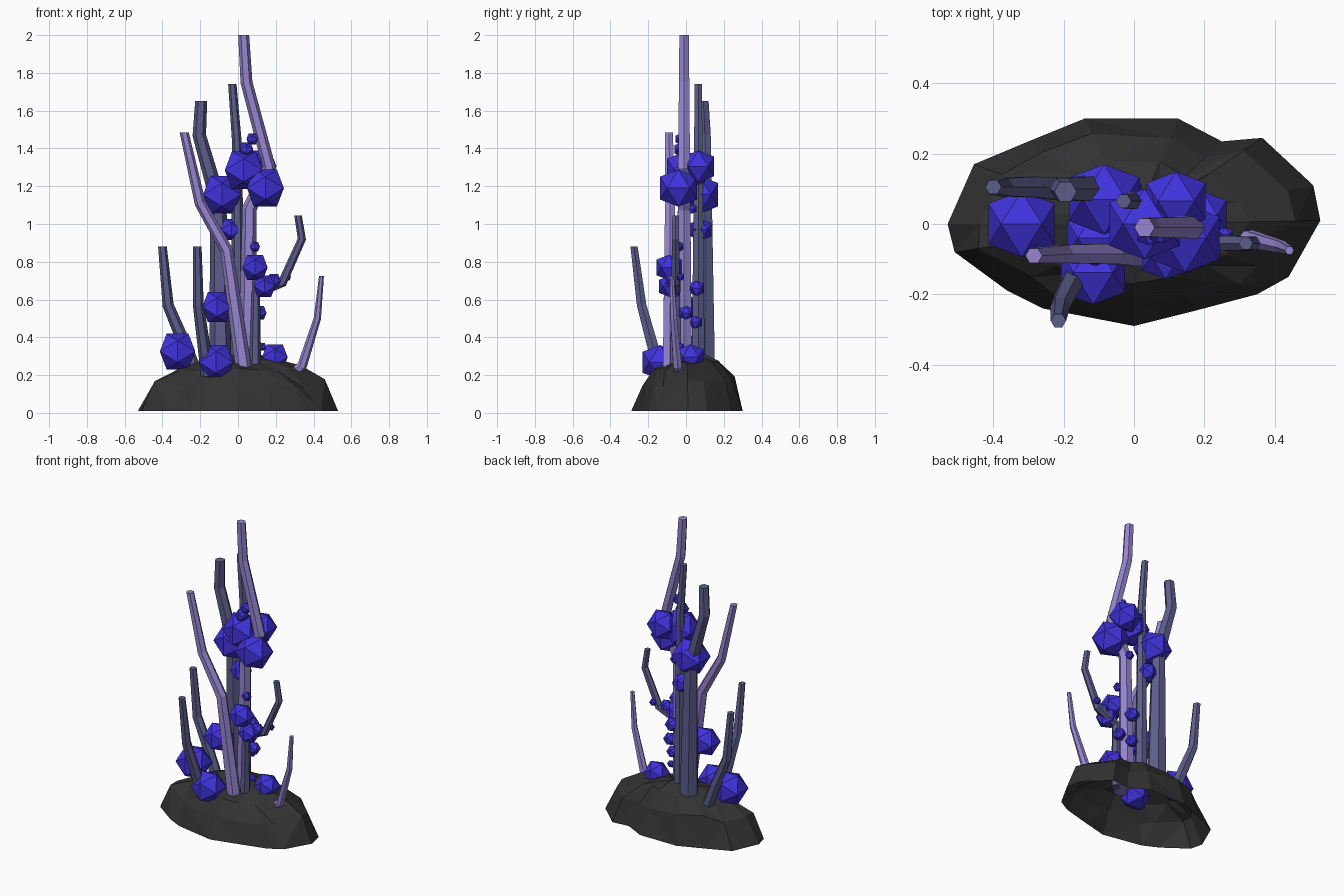
import bpy, bmesh, math, random
from mathutils import Vector

random.seed(11)
if "Cube" in bpy.data.objects:
    bpy.data.objects.remove(bpy.data.objects["Cube"])


def material(name, rgb):
    m = bpy.data.materials.new(name)
    m.use_nodes = True
    m.diffuse_color = (*rgb, 1)
    m.node_tree.nodes["Principled BSDF"].inputs["Base Color"].default_value = (*rgb, 1)
    return m


LILAC = material("lilac", (0.30, 0.235, 0.63))
SLATE = material("slate purple", (0.11, 0.11, 0.26))
BLUE = material("deep blue", (0.052, 0.032, 0.72))
ROCK = material("dark rock", (0.032, 0.032, 0.032))


def finish(bm, name, mat):
    bmesh.ops.recalc_face_normals(bm, faces=bm.faces)
    mesh = bpy.data.meshes.new(name)
    bm.to_mesh(mesh)
    bm.free()
    mesh.materials.append(mat)
    obj = bpy.data.objects.new(name, mesh)
    bpy.context.collection.objects.link(obj)


def stem(name, mat, r_bottom, r_top, points):
    """Tapered six-sided tube that bends at each point."""
    bm = bmesh.new()
    pts = [Vector(p) for p in points]
    rings = []
    for i, p in enumerate(pts):
        before = (p - pts[i - 1]).normalized() if i else Vector()
        after = (pts[i + 1] - p).normalized() if i < len(pts) - 1 else Vector()
        t = (before + after).normalized()
        if i == len(pts) - 1:
            t = Vector((0, 0, 1))
        u = (Vector((1, 0, 0)) - t * t.x).normalized()
        v = t.cross(u)
        k = (p.z - pts[0].z) / (pts[-1].z - pts[0].z)
        r = r_bottom + (r_top - r_bottom) * k
        rings.append([bm.verts.new(p + r * (u * math.cos(a) + v * math.sin(a)))
                      for a in (j * math.tau / 6 for j in range(6))])
    for lo, hi in zip(rings, rings[1:]):
        for j in range(6):
            n = (j + 1) % 6
            bm.faces.new((lo[j], lo[n], hi[n], hi[j]))
    bm.faces.new(rings[0])
    bm.faces.new(rings[-1])
    finish(bm, name, mat)


def berry(name, centre, size):
    """Twenty-sided ball standing square to the axes; size is half its width."""
    bm = bmesh.new()
    short = size * 2 / (1 + math.sqrt(5))
    for a in (-size, size):
        for b in (-short, short):
            for corner in ((a, b, 0), (0, a, b), (b, 0, a)):
                bm.verts.new(Vector(centre) + Vector(corner))
    bmesh.ops.convex_hull(bm, input=bm.verts)
    finish(bm, name, BLUE)


# Rock mound: outline shrunk into rings, open underneath
outline = [(-.53, 0), (-.455, .17), (-.30, .235), (-.14, .3), (.125, .3), (.25, .235),
           (.365, .245), (.51, .11), (.53, .01), (.44, -.15), (.35, -.2),
           (.18, -.245), (0, -.29), (-.26, -.24), (-.36, -.19), (-.51, -.08)]
bm = bmesh.new()
rings = []
for scale, z, wobble in ((1, .01, 0), (.83, .16, .025), (.6, .243, .015), (.29, .285, .01)):
    ring = []
    for x, y in outline:
        s = scale + random.uniform(-wobble, wobble) * 1.6
        dz = random.uniform(-wobble, wobble) + (0.08 * y if wobble else 0)
        ring.append(bm.verts.new((x * s, y * s, z + dz)))
    rings.append(ring)
n = len(outline)
for lo, hi in zip(rings, rings[1:]):
    for j in range(n):
        k = (j + 1) % n
        if random.random() < .5:
            bm.faces.new((lo[j], lo[k], hi[k]))
            bm.faces.new((lo[j], hi[k], hi[j]))
        else:
            bm.faces.new((lo[j], lo[k], hi[j]))
            bm.faces.new((lo[k], hi[k], hi[j]))
peak = bm.verts.new((0.04, 0.05, 0.31))
for j in range(n):
    bm.faces.new((rings[-1][j], rings[-1][(j + 1) % n], peak))
finish(bm, "rock_mound", ROCK)

# Lilac stems
stem("tall_stem", LILAC, .048, .029,
     [(.05, -.01, .2), (.06, -.01, 1.08), (.165, -.01, 1.3), (.045, -.01, 1.75), (.03, -.01, 2)])
stem("front_stem", LILAC, .044, .024,
     [(.035, -.085, .2), (-.06, -.085, .86), (-.2, -.085, 1.11), (-.285, -.09, 1.485)])
stem("small_left_stem", LILAC, .028, .013,
     [(.28, -.03, .2), (.34, -.045, .25), (.42, -.065, .5), (.442, -.075, .725)])

# Slate stems
stem("back_stem", SLATE, .062, .032,
     [(-.09, .1, .2), (-.105, .1, 1.12), (-.205, .1, 1.47), (-.195, .092, 1.65)])
stem("middle_stem", SLATE, .04, .022,
     [(.0, .065, .2), (-.005, .065, 1.42), (-.03, .065, 1.74)])
stem("outer_right_stem", SLATE, .038, .023,
     [(-.22, .1, .2), (-.29, .105, .38), (-.37, .105, .57), (-.4, .105, .88)])
stem("front_right_stem", SLATE, .037, .022,
     [(-.16, -.14, .2), (-.18, -.175, .35), (-.21, -.235, .57), (-.215, -.275, .88)])
stem("hooked_stem", SLATE, .033, .02,
     [(.09, -.055, .2), (.095, -.055, .63), (.235, -.055, .69), (.338, -.055, .92), (.318, -.055, 1.045)])

# Faceted berries: x, y, z, half width
berries = [
    (-.32, 0, .325, .094), (-.116, -.138, .268, .091), (-.11, -.04, .56, .08),
    (-.035, .08, .97, .056), (-.085, .07, 1.155, .1), (.03, 0, 1.285, .1),
    (.145, -.04, 1.19, .098), (.12, .065, 1.305, .084), (.09, -.09, .77, .067),
    (.14, -.085, .67, .057), (.19, -.07, .7, .036), (.09, -.04, .88, .026),
    (.045, -.025, 1.395, .036), (.075, -.025, 1.45, .03), (.195, .025, .295, .068),
    (.115, 0, .53, .036), (.06, .055, .66, .04), (.06, .05, .48, .034),
    (.13, -.03, .35, .02), (.06, .03, 1.08, .025), (.26, -.03, .72, .02)]
for i, (x, y, z, size) in enumerate(berries):
    berry(f"berry_{i + 1}", (x, y, z), size)
